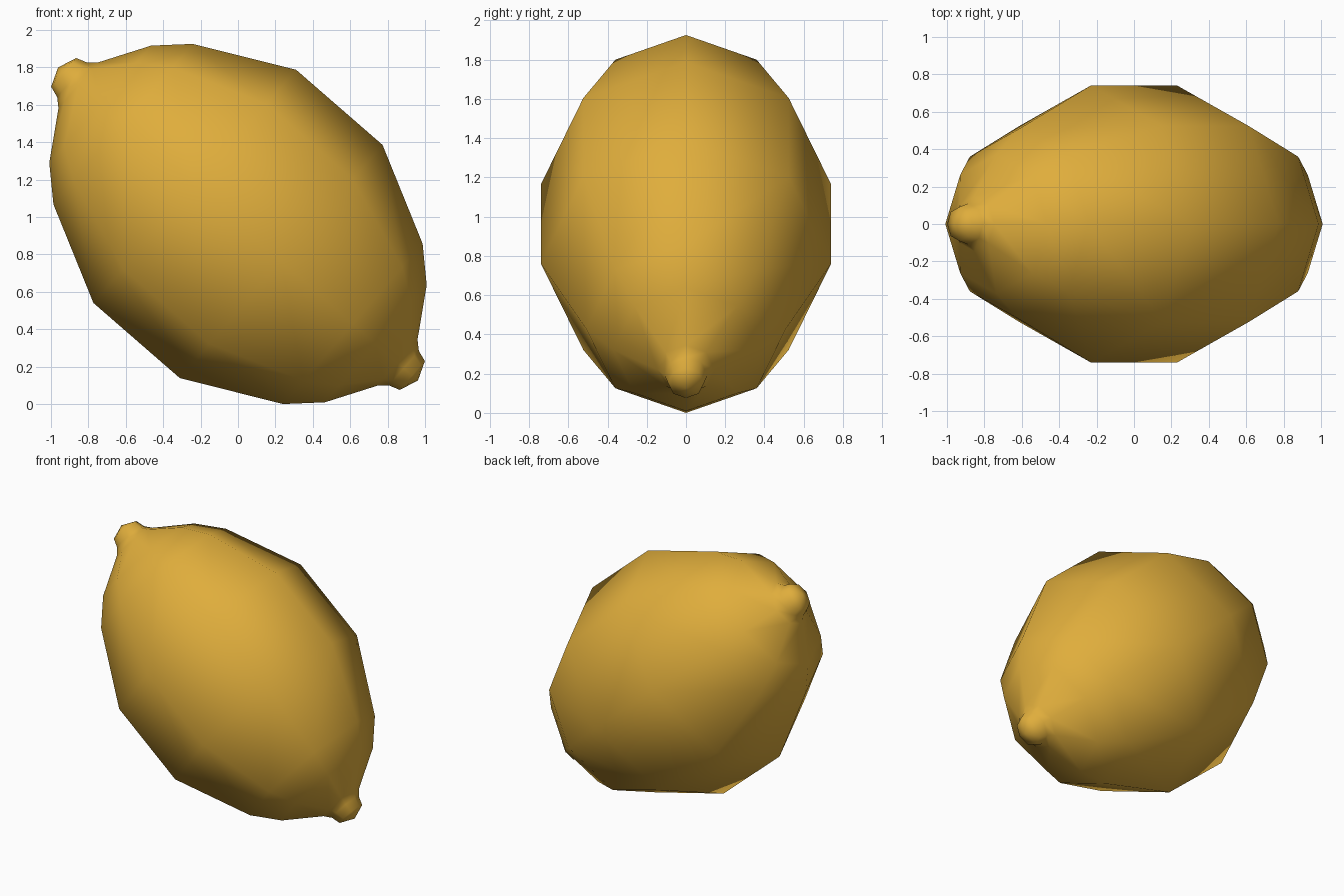
import bpy
import bmesh
from math import cos, sin, pi, radians
from mathutils import Matrix

cube = bpy.data.objects.get("Cube")
if cube:
    bpy.data.objects.remove(cube, do_unlink=True)

# Lemon peel colour
peel = bpy.data.materials.new("lemon_yellow")
peel.use_nodes = True
colour = (0.74, 0.42, 0.045, 1)
peel.diffuse_color = colour
peel.node_tree.nodes["Principled BSDF"].inputs["Base Color"].default_value = colour

SIDES = 8
FLATTEN = 0.896
TIP = 1.275
# Half profile: distance along the axis, radius
half = [(0.306, 0.826), (0.814, 0.568), (0.976, 0.415),
        (1.13, 0.163), (1.175, 0.122), (1.235, 0.102)]
profile = [(-t, r) for t, r in reversed(half)] + half

# Body with a nipple at both ends, revolved around its long axis
bm = bmesh.new()
rings = []
for t, r in profile:
    angles = [2 * pi * i / SIDES for i in range(SIDES)]
    rings.append([bm.verts.new((r * cos(a), r * FLATTEN * sin(a), t)) for a in angles])
for low, high in zip(rings, rings[1:]):
    for i in range(SIDES):
        j = (i + 1) % SIDES
        bm.faces.new((low[i], low[j], high[j], high[i]))
for ring, t in ((rings[0], -TIP), (rings[-1], TIP)):
    pole = bm.verts.new((0, 0, t))
    for i in range(SIDES):
        bm.faces.new((ring[i], ring[(i + 1) % SIDES], pole))
bmesh.ops.recalc_face_normals(bm, faces=bm.faces)

# Lean the fruit and rest it on the ground
tilt = Matrix.Rotation(radians(-49), 4, "Y")
bmesh.ops.transform(bm, matrix=tilt, verts=bm.verts)
lowest = min(v.co.z for v in bm.verts)
bmesh.ops.translate(bm, vec=(0, 0, -lowest), verts=bm.verts)
for face in bm.faces:
    face.smooth = True

mesh = bpy.data.meshes.new("lemon")
bm.to_mesh(mesh)
bm.free()
mesh.materials.append(peel)
lemon = bpy.data.objects.new("lemon", mesh)
bpy.context.collection.objects.link(lemon)
